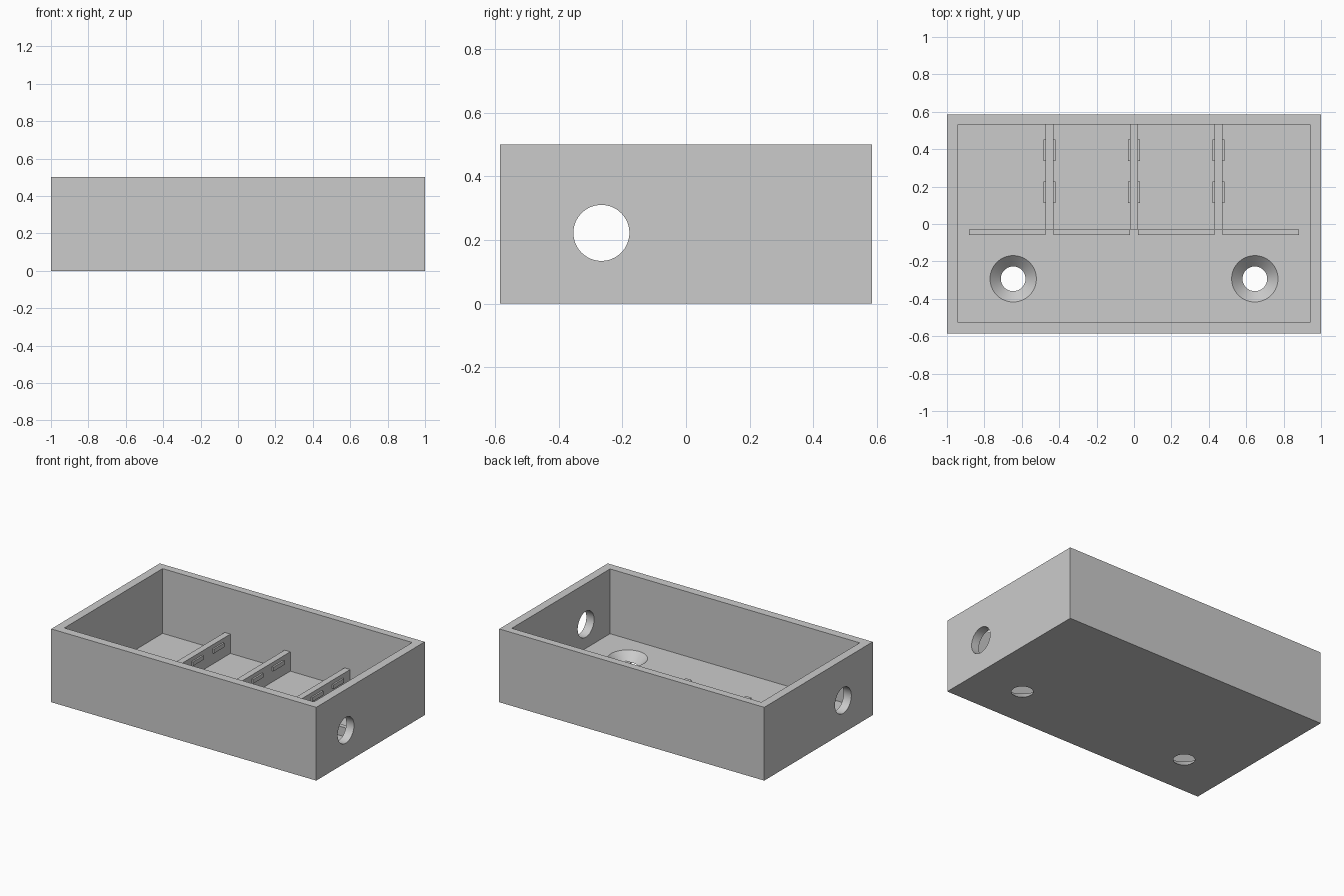
import bpy, math
from mathutils import Vector

cube = bpy.data.objects.get("Cube")
if cube:
    bpy.data.objects.remove(cube, do_unlink=True)

grey = bpy.data.materials.new("light grey")
grey.use_nodes = True
colour = (0.6, 0.6, 0.6, 1)
grey.diffuse_color = colour
grey.node_tree.nodes["Principled BSDF"].inputs["Base Color"].default_value = colour

FLOOR = 0.058       # floor and wall thickness
BACK = 0.533        # inner face of the back wall
FRONT = -0.527      # inner face of the front wall


def box(name, low, high):
    """Axis-aligned box between two opposite corners."""
    low, high = Vector(low), Vector(high)
    bpy.ops.mesh.primitive_cube_add(size=1)
    ob = bpy.context.object
    ob.name = name
    for v in ob.data.vertices:
        v.co = (low + high) / 2 + v.co * (high - low)
    ob.data.materials.append(grey)
    return ob


def cut(target, cutter):
    """Subtract the cutter from the target and delete it."""
    mod = target.modifiers.new("cut", "BOOLEAN")
    mod.operation = "DIFFERENCE"
    mod.solver = "EXACT"
    mod.object = cutter
    cutter.hide_render = True
    bpy.context.view_layer.objects.active = target
    bpy.ops.object.modifier_apply(modifier=mod.name)
    bpy.data.objects.remove(cutter, do_unlink=True)


# Open tray
tray = box("tray", (-1, -0.585, 0), (1, 0.585, 0.5))
cut(tray, box("cavity", (-0.942, FRONT, FLOOR), (0.942, BACK, 0.7)))

# Round cable hole through both side walls
bpy.ops.mesh.primitive_cylinder_add(vertices=64, radius=0.088, depth=2.4,
                                    location=(0, -0.266, 0.222),
                                    rotation=(0, math.pi / 2, 0))
cable_cutter = bpy.context.object
cable_cutter.data.materials.append(grey)
cut(tray, cable_cutter)

# Countersunk screw holes in the floor
for x in (-0.646, 0.646):
    bpy.ops.mesh.primitive_cone_add(vertices=64, radius1=0.046, radius2=0.146,
                                    depth=0.1, location=(x, -0.293, 0.03))
    screw_cutter = bpy.context.object
    screw_cutter.data.materials.append(grey)
    cut(tray, screw_cutter)

bpy.ops.object.select_all(action="DESELECT")
tray.select_set(True)
bpy.context.view_layer.objects.active = tray
bpy.ops.object.shade_smooth_by_angle(angle=math.radians(30))

# Dividers with two grip ribs on each side
HALF = 0.0215
centres = (-0.452, 0, 0.452)
for i, x in enumerate(centres, 1):
    box(f"divider_{i}", (x - HALF, -0.03, FLOOR - 0.01),
        (x + HALF, BACK + 0.01, 0.19))
    for j, y in enumerate((0.17, 0.395), 1):
        box(f"grip_rib_{i}_{j}", (x - 0.033, y - 0.057, 0.135),
            (x + 0.033, y + 0.057, 0.163))

# Low stop strips between the dividers
edges = [-0.882] + [x + s * HALF for x in centres for s in (-1, 1)] + [0.882]
for i in range(0, len(edges), 2):
    box(f"stop_strip_{i // 2 + 1}", (edges[i], -0.06, FLOOR - 0.01),
        (edges[i + 1], -0.03, 0.12))
